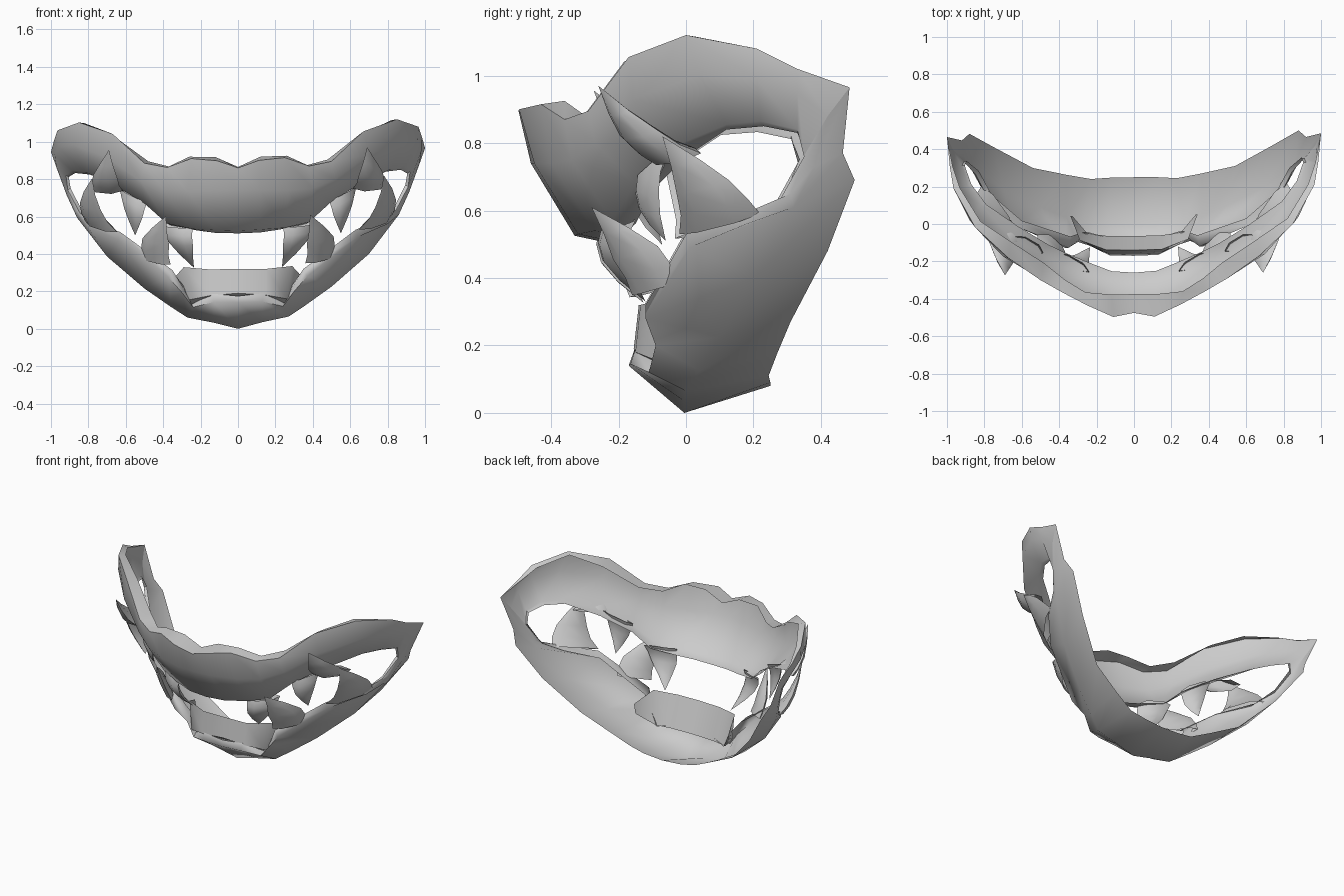
import bpy, math
from mathutils import Vector


def make(name, verts, faces, angle=50):
    # the left side of the piece sits very slightly lower and further forward
    verts = [(x, y - .02 * max(0, -x), z - .02 * max(0, -x)) for x, y, z in verts]
    me = bpy.data.meshes.new(name)
    me.from_pydata(verts, [], faces)
    me.shade_smooth()
    me.set_sharp_from_angle(angle=math.radians(angle))
    ob = bpy.data.objects.new(name, me)
    bpy.context.collection.objects.link(ob)
    return ob


def loft(name, rails, closed=False, angle=60):
    # mirror each right-hand rail across x = 0, then skin between rails
    full = [[(-x, y, z) for x, y, z in reversed(r[1:])] + r for r in rails]
    n, m = len(full[0]), len(full)
    verts = [p for r in full for p in r]
    faces = []
    for i in range(m if closed else m - 1):
        k = (i + 1) % m
        for j in range(n - 1):
            faces.append((i * n + j, k * n + j, k * n + j + 1, i * n + j + 1))
    if closed:
        faces.append([i * n for i in reversed(range(m))])
        faces.append([i * n + n - 1 for i in range(m)])
    return make(name, verts, faces, angle)


def fang(name, base, mid, tip, w, thick, mid_scale, sides=6):
    # curved, flattened cone; w is the half-width vector of the base
    for side, s in (("right", 1), ("left", -1)):
        b, m, t, wv = (Vector((v[0] * s, v[1], v[2])) for v in (base, mid, tip, w))
        d = wv.cross(t - b).normalized() * thick * s
        verts = []
        for f in (0, .25, .5, .75):
            c = b * (1 - f) * (1 - 2 * f) + m * 4 * f * (1 - f) + t * f * (2 * f - 1)
            k = (1 + (mid_scale - 1) * 2 * f) if f <= .5 else mid_scale * (1 - f) * 2.2
            for i in range(sides):
                a = s * math.tau * i / sides
                verts.append(c + (wv * s * math.cos(a) + d * s * math.sin(a)) * k)
        faces = [(r * sides + i, r * sides + (i + 1) % sides,
                  (r + 1) * sides + (i + 1) % sides, (r + 1) * sides + i)
                 for r in range(3) for i in range(sides)]
        verts.append(t)
        faces += [(3 * sides + i, 3 * sides + (i + 1) % sides, 4 * sides) for i in range(sides)]
        if s < 0:
            faces = [f[::-1] for f in faces]
        make(f"{name}_{side}", [tuple(v) for v in verts], faces)


# Upper lip: open shell running from corner to corner
top_back = [(0, -.375, .865), (.12, -.375, .92), (.26, -.36, .925), (.37, -.29, .875), (.48, -.2, .905),
            (.66, -.08, 1.04), (.82, .03, 1.115), (.93, .21, 1.07), (.97, .33, 1.015), (1, .485, .965)]
top_front = [(0, -.475, .86), (.11, -.495, .9), (.25, -.43, .915), (.38, -.36, .87), (.5, -.29, .895),
             (.67, -.17, 1.055), (.85, 0, 1.12), (.965, .21, 1.08), (.985, .33, 1.02), (1, .485, .965)]
middle = [(0, -.46, .74), (.12, -.45, .74), (.27, -.4, .74), (.4, -.34, .75), (.52, -.27, .8),
          (.7, -.16, .93), (.88, .04, 1.0), (.96, .21, .99), (.98, .33, .95), (.97, .42, .88)]
low_front = [(0, -.33, .525), (.12, -.32, .53), (.25, -.27, .54), (.38, -.22, .57), (.5, -.15, .68),
             (.66, -.06, .78), (.82, .12, .855), (.89, .22, .865), (.92, .33, .84), (.91, .35, .76)]
low_in = [(0, -.26, .51), (.12, -.25, .515), (.22, -.21, .53), (.36, -.15, .56), (.46, -.1, .66),
          (.62, 0, .76), (.79, .12, .84), (.87, .23, .85), (.905, .33, .83), (.895, .355, .77)]
loft("upper_lip", [top_back, top_front, middle, low_front, low_in])

# Lower jaw: open shell from the lip rim down and back
rim_in = [(0, -.08, .15), (.14, -.07, .15), (.24, -.04, .125), (.28, -.04, .22), (.34, -.06, .3),
          (.6, .03, .5), (.76, .17, .56), (.83, .3, .64), (.895, .355, .77)]
rim = [(0, -.155, .175), (.14, -.15, .19), (.25, -.07, .135), (.29, -.075, .22), (.35, -.12, .32),
       (.63, 0, .53), (.79, .17, .59), (.845, .28, .635), (.91, .35, .76)]
lip_front = [(0, -.17, .14), (.13, -.165, .145), (.24, -.11, .12), (.3, -.09, .2), (.37, -.12, .28),
             (.64, .01, .49), (.8, .18, .56), (.87, .31, .65), (.92, .36, .78)]
chin = [(0, -.005, 0), (.13, -.005, .035), (.27, 0, .065), (.36, .04, .125), (.5, .1, .225),
        (.7, .2, .4), (.86, .32, .61), (.915, .38, .73), (.97, .42, .88)]
back_edge = [(0, .25, .08), (.13, .25, .09), (.23, .245, .11), (.36, .27, .175), (.54, .31, .27),
             (.74, .42, .48), (.88, .5, .69), (.92, .465, .77), (1, .485, .965)]
loft("lower_jaw", [rim_in, rim, lip_front, chin, back_edge], angle=75)

# Lower front tooth plate: wedge-section curved bar
loft("front_tooth_plate", [
    [(0, -.14, .32), (.15, -.135, .32), (.29, -.08, .335), (.34, .05, .28)],
    [(0, -.155, .19), (.15, -.15, .18), (.26, -.1, .16), (.33, .04, .23)],
    [(0, -.065, .13), (.15, -.06, .13), (.25, -.045, .13), (.33, .05, .22)],
], closed=True, angle=50)

# Fangs, each mirrored left and right
fang("upper_canine", (.325, -.2, .56), (.305, -.21, .46), (.235, -.12, .33), (.085, .05, .01), .03, .75)
fang("upper_small_fang", (.56, -.1, .73), (.56, -.11, .63), (.55, -.06, .51), (.075, .045, .04), .03, .65)
fang("upper_tusk", (.7, -.03, .76), (.71, -.14, .83), (.69, -.26, .97), (.085, .075, .01), .04, .75)
fang("lower_canine", (.435, -.09, .37), (.44, -.15, .475), (.385, -.28, .61), (.075, .07, .02), .025, .95)
fang("lower_side_fang", (.73, .1, .56), (.79, .05, .67), (.78, -.07, .82), (.085, .12, .03), .03, .65)
